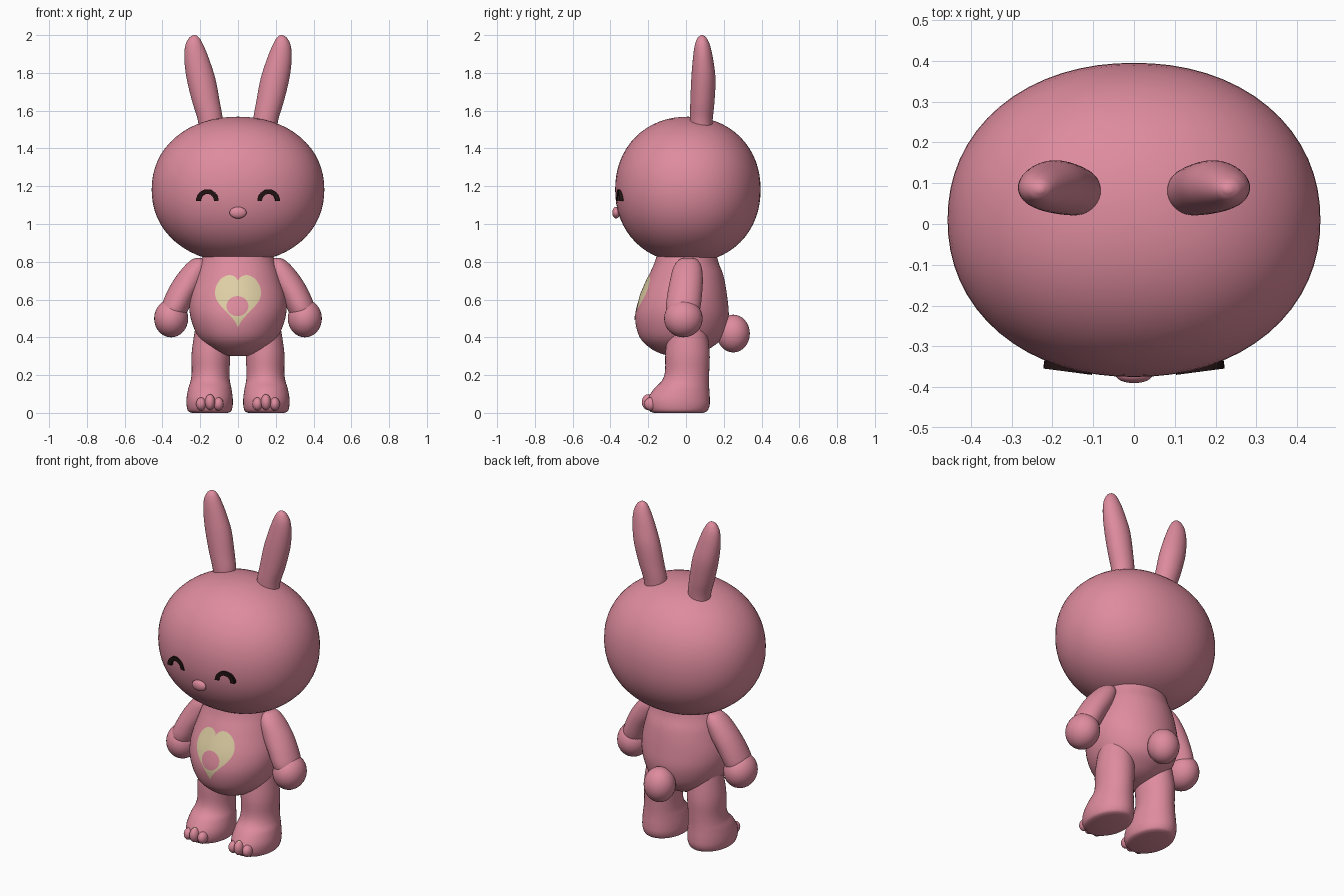
import bpy, bmesh, math
from mathutils import Vector, Matrix
from mathutils.bvhtree import BVHTree

cube = bpy.data.objects.get("Cube")
if cube:
    bpy.data.objects.remove(cube, do_unlink=True)


def material(name, rgb):
    m = bpy.data.materials.new(name)
    m.use_nodes = True
    m.diffuse_color = (*rgb, 1)
    bsdf = m.node_tree.nodes["Principled BSDF"]
    bsdf.inputs["Base Color"].default_value = (*rgb, 1)
    bsdf.inputs["Roughness"].default_value = 0.7
    return m


PINK = material("pink", (0.73, 0.26, 0.34))
CREAM = material("cream", (0.73, 0.62, 0.37))
BLACK = material("black", (0.015, 0.006, 0.006))


def finish(name, bm, mats, smooth=True):
    bmesh.ops.recalc_face_normals(bm, faces=bm.faces)
    mesh = bpy.data.meshes.new(name)
    bm.to_mesh(mesh)
    bm.free()
    for m in mats:
        mesh.materials.append(m)
    ob = bpy.data.objects.new(name, mesh)
    bpy.context.collection.objects.link(ob)
    if smooth:
        bpy.ops.object.select_all(action='DESELECT')
        ob.select_set(True)
        bpy.context.view_layer.objects.active = ob
        bpy.ops.object.shade_smooth_by_angle(angle=math.radians(50))
    return ob


def ellipsoid(name, centre, radii, power=2.0, segs=32, cap=None):
    """Rounded blob; a power above two makes it squarer, cap colours its top."""
    bm = bmesh.new()
    bmesh.ops.create_uvsphere(bm, u_segments=segs, v_segments=segs // 2, radius=1)
    if cap:
        for f in bm.faces:
            f.material_index = int(f.calc_center_median().z > cap)
    for v in bm.verts:
        v.co /= sum(abs(c) ** power for c in v.co) ** (1 / power)
        v.co = Vector(c + r * u for c, r, u in zip(centre, radii, v.co))
    return finish(name, bm, [PINK, CREAM] if cap else [PINK])


def spline(rows, steps=5):
    """Smooth curve through rows of values."""
    pts = [Vector(r) for r in rows]
    pts = [pts[0]] + pts + [pts[-1]]
    out = []
    for a, b, c, d in zip(pts, pts[1:], pts[2:], pts[3:]):
        for i in range(steps):
            t = i / steps
            out.append(b + (c - a) * (t / 2) + (a * 2 - b * 5 + c * 4 - d) * (t * t / 2)
                       + (b * 3 - a - c * 3 + d) * (t ** 3 / 2))
    return out + [pts[-1]]


def loft(name, rows, side=1, segs=40):
    """Skin through level oval rings given as z, x, y, x radius, y radius."""
    bm = bmesh.new()
    rings = []
    for z, x, y, rx, ry in spline(rows):
        angles = [math.tau * i / segs for i in range(segs)]
        rings.append([bm.verts.new((side * (x + rx * math.cos(a)), y + ry * math.sin(a), z))
                      for a in angles])
    for lo, hi in zip(rings, rings[1:]):
        for i in range(segs):
            j = (i + 1) % segs
            bm.faces.new((lo[i], lo[j], hi[j], hi[i]))
    bm.faces.new(rings[0])
    bm.faces.new(rings[-1])
    return finish(name, bm, [PINK])


# Head, nose, torso and tail
ellipsoid("head", (0, 0.01, 1.182), (0.457, 0.385, 0.386), power=2.12, segs=64)
ellipsoid("nose", (0, -0.37, 1.06), (0.045, 0.02, 0.031))
ellipsoid("tail", (0, 0.25, 0.42), (0.088, 0.088, 0.1))
body = loft("body", [
    (0.30, 0, -0.03, 0.03, 0.03), (0.31, 0, -0.03, 0.08, 0.09),
    (0.34, 0, -0.03, 0.14, 0.155), (0.40, 0, -0.025, 0.208, 0.22),
    (0.50, 0, -0.022, 0.25, 0.247), (0.60, 0, -0.015, 0.256, 0.235),
    (0.72, 0, 0, 0.225, 0.2), (0.80, 0, 0.003, 0.197, 0.168),
    (0.88, 0, 0.005, 0.17, 0.15)], segs=64)

# Belly heart: thin plate laid on the torso, with a round opening
tree = BVHTree.FromPolygons([v.co for v in body.data.vertices],
                            [p.vertices for p in body.data.polygons])


def on_belly(x, z):
    hit = tree.ray_cast(Vector((x, -1, z)), Vector((0, 1, 0)))[0]
    return hit + Vector((0, -0.003, 0))


bm = bmesh.new()
columns = []
for i in range(64):
    t = math.tau * i / 64
    rim = Vector((0.122 * math.sin(t) ** 3 if abs(math.sin(t)) > 0.99 else
                  0.122 * math.copysign(abs(math.sin(t)) ** 2.6, math.sin(t)),
                  0.616 + 0.0104 * (13 * math.cos(t) - 3 * math.cos(2 * t)
                                    - math.cos(3 * t) - math.cos(4 * t))))
    hub = Vector((-0.003, 0.565))
    way = (rim - hub).normalized()
    hole = hub + Vector((way.x * 0.058, way.y * 0.053))
    columns.append([bm.verts.new(on_belly(*hole.lerp(rim, k / 8))) for k in range(9)])
for a, b in zip(columns, columns[1:] + columns[:1]):
    for k in range(8):
        bm.faces.new((a[k], a[k + 1], b[k + 1], b[k]))
heart = finish("belly_heart", bm, [CREAM])
if sum(p.normal.y for p in heart.data.polygons) > 0:
    heart.data.flip_normals()

for side, word in ((1, "left"), (-1, "right")):
    # Ear
    loft(word + "_ear", [
        (1.46, 0.145, 0.08, 0.058, 0.056), (1.55, 0.147, 0.081, 0.066, 0.06),
        (1.65, 0.17, 0.087, 0.073, 0.064), (1.77, 0.196, 0.092, 0.076, 0.064),
        (1.87, 0.218, 0.09, 0.066, 0.054), (1.94, 0.23, 0.087, 0.05, 0.042),
        (1.98, 0.232, 0.085, 0.031, 0.027), (1.996, 0.231, 0.085, 0.014, 0.012),
        (2.0, 0.23, 0.085, 0.003, 0.003)], side)

    # Arm and hand
    loft(word + "_arm", [
        (0.82, 0.205, 0.012, 0.015, 0.02), (0.81, 0.207, 0.012, 0.04, 0.05),
        (0.77, 0.222, 0.008, 0.068, 0.075), (0.70, 0.26, 0.002, 0.083, 0.087),
        (0.62, 0.305, -0.008, 0.08, 0.092), (0.55, 0.335, -0.015, 0.074, 0.09),
        (0.48, 0.35, -0.015, 0.055, 0.07)], side)
    ellipsoid(word + "_hand", (side * 0.354, -0.014, 0.5), (0.09, 0.102, 0.1))

    # Leg with foot
    loft(word + "_leg", [
        (0.0, 0.15, -0.04, 0.095, 0.13), (0.01, 0.15, -0.04, 0.114, 0.152),
        (0.04, 0.15, -0.04, 0.122, 0.165), (0.08, 0.15, -0.037, 0.122, 0.163),
        (0.13, 0.149, -0.022, 0.114, 0.145), (0.17, 0.147, -0.003, 0.104, 0.125),
        (0.22, 0.145, 0.006, 0.1, 0.117), (0.32, 0.143, 0.008, 0.102, 0.117),
        (0.46, 0.135, 0.008, 0.09, 0.1)], side)

    # Toes
    for k, x in enumerate((0.103, 0.148, 0.195)):
        mid = k == 1
        ellipsoid(f"{word}_toe_{k + 1}", (side * x, -0.2 if mid else -0.187, 0.057 if mid else 0.047),
                  (0.027, 0.034, 0.042 if mid else 0.035), segs=20, cap=0.9 if mid else None)

    # Smiling eye: a curved bar turned to follow the face
    bm = bmesh.new()
    turn = Matrix.Rotation(side * 0.13, 3, 'Z')
    place = Vector((side * 0.163, -0.362, 1.122))
    rows = []
    for i in range(17):
        a = math.pi * i / 16
        rows.append([bm.verts.new(place + turn @ Vector((r * math.cos(a), y, r * 1.03 * math.sin(a))))
                     for r, y in ((0.036, 0), (0.06, 0), (0.06, 0.045), (0.036, 0.045))])
    for a, b in zip(rows, rows[1:]):
        for k in range(4):
            bm.faces.new((a[k], a[k - 1], b[k - 1], b[k]))
    bm.faces.new(rows[0])
    bm.faces.new(rows[-1])
    finish(word + "_eye", bm, [BLACK])
